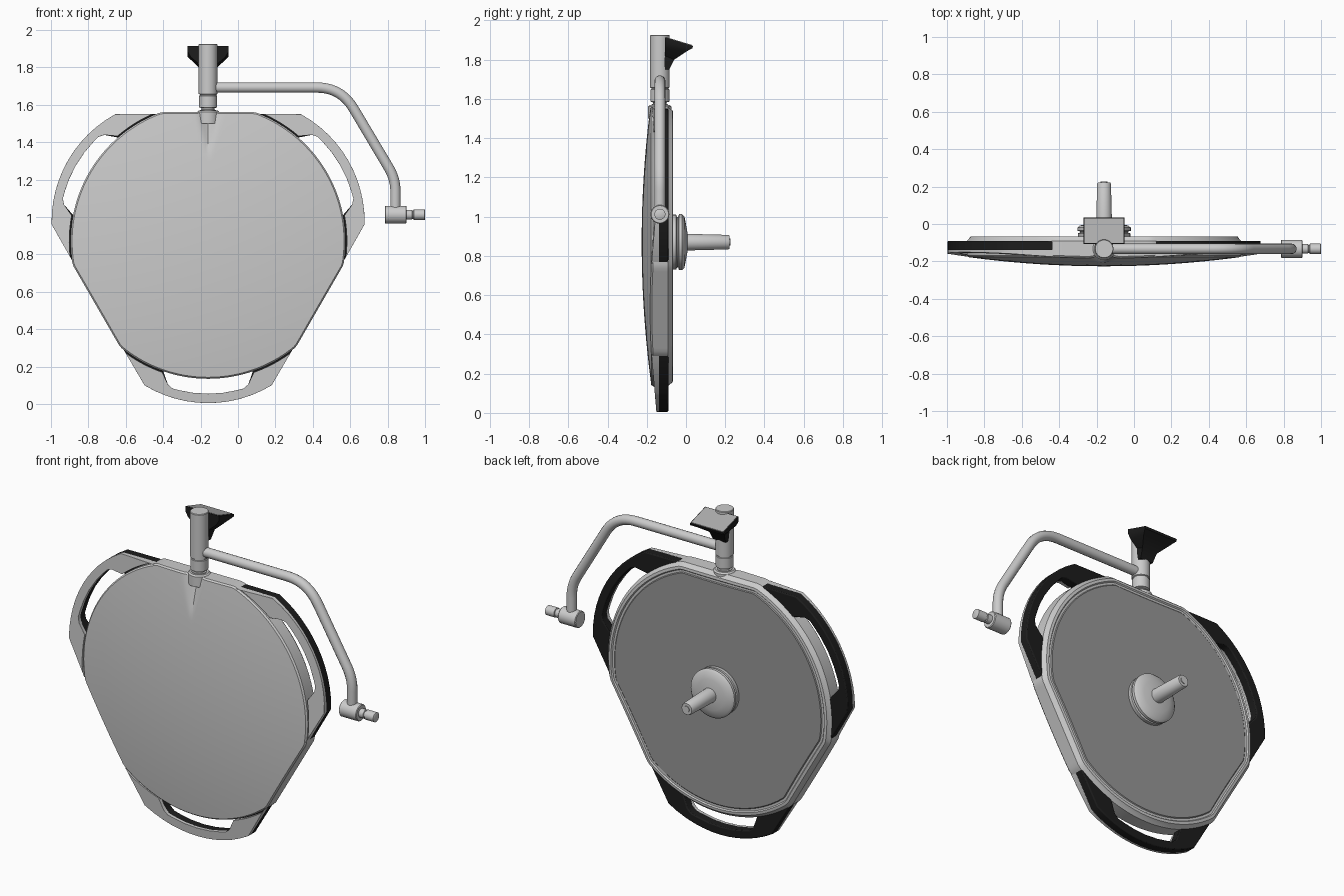
import bpy, bmesh, math
from mathutils import Vector

cube = bpy.data.objects.get("Cube")
if cube:
    bpy.data.objects.remove(cube, do_unlink=True)

CX, CZ = -0.16, 0.87      # centre of the lamp head
R, FLAT = 0.735, 0.69     # round radius and distance to the three flats
POST_Y = -0.133


def material(name, v):
    m = bpy.data.materials.new(name)
    m.use_nodes = True
    col = (v, v, v, 1)
    m.diffuse_color = col
    m.node_tree.nodes["Principled BSDF"].inputs["Base Color"].default_value = col
    return m


LIGHT = material("light grey", 0.6)
LENS = material("lens grey", 0.31)
PANEL = material("panel grey", 0.42)
BLACK = material("black", 0.012)


def finish(ob, angle=35):
    bpy.ops.object.select_all(action="DESELECT")
    ob.select_set(True)
    bpy.context.view_layer.objects.active = ob
    bpy.ops.object.shade_smooth_by_angle(angle=math.radians(angle))


def loft(name, rings, mats, rule=None):
    """Skin a list of equal closed rings and cap both ends."""
    bm = bmesh.new()
    vr = [[bm.verts.new(p) for p in ring] for ring in rings]
    n = len(vr[0])
    for k in range(len(vr) - 1):
        for i in range(n):
            j = (i + 1) % n
            f = bm.faces.new((vr[k][i], vr[k][j], vr[k + 1][j], vr[k + 1][i]))
            f.material_index = rule(k) if rule else 0
    bm.faces.new(vr[0])
    cap = bm.faces.new(vr[-1])
    cap.material_index = rule(len(vr)) if rule else 0
    bmesh.ops.recalc_face_normals(bm, faces=bm.faces[:])
    me = bpy.data.meshes.new(name)
    bm.to_mesh(me)
    bm.free()
    ob = bpy.data.objects.new(name, me)
    bpy.context.collection.objects.link(ob)
    for m in mats:
        me.materials.append(m)
    finish(ob)
    return ob


def lathe(name, profile, origin, axis, mat, n=40):
    """Turn (radius, distance) pairs about an axis through origin."""
    axis = Vector(axis)
    u = axis.orthogonal().normalized()
    v = axis.cross(u)
    turn = [2 * math.pi * i / n for i in range(n)]
    rings = [[Vector(origin) + axis * t + r * (u * math.cos(a) + v * math.sin(a))
              for a in turn] for r, t in profile]
    return loft(name, rings, [mat])


# Lamp head: domed front, three flats, stepped rim and lens at the back
N = 240


def head_radius(a):
    away = min(abs(math.remainder(a - math.radians(d), 2 * math.pi)) for d in (90, 210, 330))
    return min(R, FLAT / math.cos(away))


def head_ring(scale, inset, y, dome):
    ring = []
    for i in range(N):
        a = 2 * math.pi * i / N
        r = head_radius(a) * scale - inset
        x, z, depth = r * math.cos(a), r * math.sin(a), y
        if dome:
            depth = -0.226 + 0.05 * (r / R) ** 2 + y
            # tapering dent below the post
            w = max(0, (z - 0.46) / 0.23)
            depth += 0.04 * w * math.exp(-(x / (0.03 * w + 0.008)) ** 2)
        ring.append((CX + x, depth, CZ + z))
    return ring


STEPS = 22
rings = [head_ring((k + 0.3) / (STEPS + 0.3), 0.008, 0, True) for k in range(STEPS + 1)]
rings.append(head_ring(1, 0, 0.008, True))
for inset, y in ((0, -0.13), (0, -0.092), (0.012, -0.08), (0.02, -0.068), (0.036, -0.066),
                 (0.042, -0.073), (0.055, -0.073), (0.06, -0.069)):
    rings.append(head_ring(1, inset, y, False))
last = len(rings) - 2
loft("lamp_head", rings, [LIGHT, LENS], lambda k: 1 if k >= last else 0)


# Three grab handles: black backs with light front covers
def handle_outline(gap):
    half = [(0.455 + 0.012 * (gap > 0), 0.57 + gap)]
    pts = [(0.456, 0.572), (0.34, 0.77)]
    for i in range(1, 12):
        u = 0.34 - 0.68 * i / 12
        pts.append((u, 0.209 + math.sqrt(0.656 ** 2 - u * u)))
    pts += [(-0.34, 0.77), (-0.456, 0.572)]
    rr = 0.722 + gap
    a0, a1 = math.asin(0.44 / rr), math.asin(0.245 / rr)
    inner = [(rr * math.sin(a), rr * math.cos(a))
             for a in [a0 + (a1 - a0) * i / 6 for i in range(7)]]
    inner += [(0.215, 0.765), (0.19, 0.787), (0.15, 0.797), (0.08, 0.81)]
    pts += [(-u, r) for u, r in inner]
    pts += [(0, 0.815)]
    pts += inner[::-1]
    return pts


def handle(name, angle, gap, front, back, mat, bevel):
    c, s = math.cos(angle), math.sin(angle)
    pts = handle_outline(gap)
    rings = [[(CX + r * c - u * s, depth(r), CZ + r * s + u * c) for u, r in pts]
             for depth in (front, back)]
    ob = loft(name, rings, [mat])
    mod = ob.modifiers.new("soft edges", "BEVEL")
    mod.width, mod.segments = bevel, 2
    mod.limit_method = "ANGLE"
    mod.angle_limit = math.radians(50)


def cover_front(r):
    return -0.151 - 0.085 * (0.865 - r)


for side, deg in (("left", 30), ("right", 150), ("lower", 270)):
    a = math.radians(deg)
    handle(side + "_handle_back", a, 0, lambda r: -0.143, lambda r: -0.09, BLACK, 0.006)
    handle(side + "_handle_cover", a, 0.02, cover_front, lambda r: -0.138, LIGHT, 0.003)

# Sterile grip at the centre of the lens
lathe("grip_hub", [(0.135, -0.08), (0.14, -0.07), (0.14, -0.05), (0.128, -0.046),
                   (0.128, -0.04), (0.143, -0.036), (0.143, -0.02), (0.13, -0.008),
                   (0.09, 0.0), (0.045, 0.008)], (CX, 0, CZ), (0, 1, 0), LIGHT, 48)
lathe("grip_stem", [(0.043, -0.01), (0.037, 0.216), (0.033, 0.222), (0.018, 0.222),
                    (0.018, 0.227)], (CX, 0, CZ), (0, 1, 0), LIGHT, 28)

# Post with swivel collar
lathe("post", [(0.042, 1.5), (0.042, 1.572), (0.034, 1.574), (0.034, 1.582), (0.048, 1.586),
               (0.048, 1.648), (0.044, 1.65), (0.044, 1.655), (0.05, 1.658),
               (0.05, 1.922), (0.047, 1.926)], (CX, POST_Y, 0), (0, 0, 1), LIGHT)
lathe("post_socket", [(0.06, 1.5), (0.06, 1.56), (0.052, 1.568)],
      (CX, POST_Y, 0), (0, 0, 1), LIGHT)


# Tilted control panel flaring out behind the post
def panel_ring(hx, yf, zf, yb, zb):
    return [(CX - hx, yf, zf), (CX + hx, yf, zf), (CX + hx, yb, zb), (CX - hx, yb, zb)]


loft("panel_housing", [panel_ring(*p) for p in (
    (0.11, -0.108, 1.914, 0.036, 1.87), (0.11, -0.108, 1.885, 0.032, 1.858),
    (0.092, -0.108, 1.855, 0.0, 1.84), (0.05, -0.108, 1.82, -0.06, 1.80),
    (0.042, -0.11, 1.75, -0.085, 1.75))], [BLACK])
loft("panel_screen", [panel_ring(0.104, -0.102, 1.908 + h, 0.03, 1.868 + h)
                      for h in (0.0, 0.007)], [PANEL])


# Bent side arm with rounded corners
def rounded(points, reach):
    path = [points[0]]
    for p, c, q, d in zip(points, points[1:], points[2:], reach):
        a = c + (p - c).normalized() * d
        b = c + (q - c).normalized() * d
        for i in range(11):
            t = i / 10
            path.append(a * (1 - t) ** 2 + c * 2 * t * (1 - t) + b * t * t)
    return path + [points[-1]]


corners = [Vector((x, POST_Y, z)) for x, z in
           ((CX, 1.692), (0.551, 1.692), (0.842, 1.203), (0.842, 1.02))]
path = rounded(corners, (0.13, 0.07))
curve = bpy.data.curves.new("side_arm", "CURVE")
curve.dimensions = "3D"
curve.bevel_depth = 0.028
curve.bevel_resolution = 5
curve.use_fill_caps = True
spline = curve.splines.new("POLY")
spline.points.add(len(path) - 1)
for sp, p in zip(spline.points, path):
    sp.co = (*p, 1)
curve.materials.append(LIGHT)
arm = bpy.data.objects.new("side_arm", curve)
bpy.context.collection.objects.link(arm)
bpy.ops.object.select_all(action="DESELECT")
arm.select_set(True)
bpy.context.view_layer.objects.active = arm
bpy.ops.object.convert(target="MESH")
finish(bpy.context.view_layer.objects.active)

# Joint at the end of the arm
lathe("arm_joint", [(0.044, 0.785), (0.048, 0.789), (0.048, 0.897), (0.044, 0.901),
                    (0.026, 0.901), (0.026, 0.93), (0.022, 0.932), (0.022, 0.938),
                    (0.028, 0.94), (0.028, 0.998), (0.025, 1.0)],
      (0, POST_Y, 1.012), (1, 0, 0), LIGHT)
